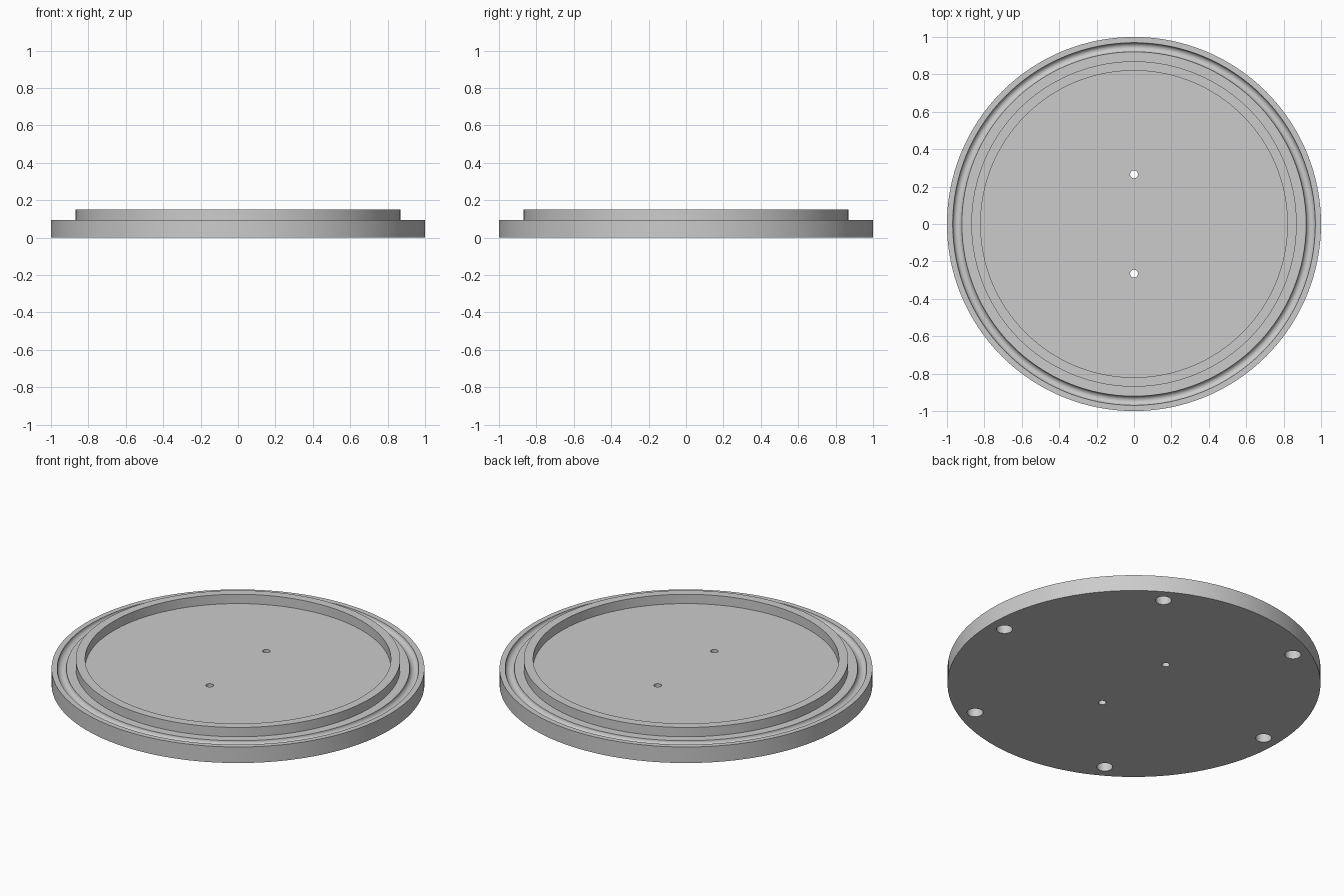
import bpy, bmesh, math
from mathutils import Matrix

if "Cube" in bpy.data.objects:
    bpy.data.objects.remove(bpy.data.objects["Cube"])

SEGMENTS = 128
BASE_TOP, RIM_TOP = 0.095, 0.15
GROOVE_MID, GROOVE_R = 0.945, 0.0245

grey = bpy.data.materials.new("light_grey")
grey.diffuse_color = (0.6, 0.6, 0.6, 1)
grey.use_nodes = True
grey.node_tree.nodes["Principled BSDF"].inputs["Base Color"].default_value = grey.diffuse_color


def make_object(name, bm):
    mesh = bpy.data.meshes.new(name)
    bm.to_mesh(mesh)
    bm.free()
    mesh.materials.append(grey)
    obj = bpy.data.objects.new(name, mesh)
    bpy.context.collection.objects.link(obj)
    return obj


# Flange cover: raised rim, round seal groove, outer edge
profile = [(0.82, BASE_TOP), (0.82, RIM_TOP), (0.87, RIM_TOP), (0.87, BASE_TOP)]
for i in range(13):
    a = math.pi * i / 12
    profile.append((GROOVE_MID - GROOVE_R * math.cos(a), BASE_TOP - GROOVE_R * math.sin(a)))
profile += [(1.0, BASE_TOP), (1.0, 0.0)]

bm = bmesh.new()
verts = [bm.verts.new((r, 0, z)) for r, z in profile]
edges = [bm.edges.new(pair) for pair in zip(verts, verts[1:])]
bmesh.ops.spin(bm, geom=verts + edges, axis=(0, 0, 1), cent=(0, 0, 0),
               angle=math.tau, steps=SEGMENTS)
bmesh.ops.remove_doubles(bm, verts=bm.verts, dist=1e-5)
# Close the recessed floor and the underside
bmesh.ops.holes_fill(bm, edges=[e for e in bm.edges if e.is_boundary], sides=0)
bmesh.ops.recalc_face_normals(bm, faces=bm.faces)
cover = make_object("flange_cover", bm)

# Hole cutters: two through holes, six blind holes in the underside
bm = bmesh.new()


def add_cutter(radius, x, y, z0, z1):
    bmesh.ops.create_cone(bm, cap_ends=True, segments=32, radius1=radius, radius2=radius,
                          depth=z1 - z0, matrix=Matrix.Translation((x, y, (z0 + z1) / 2)))


for y in (-0.265, 0.265):
    add_cutter(0.021, 0, y, -0.1, 0.3)
for i in range(6):
    a = math.radians(60 * i)
    add_cutter(0.043, 0.907 * math.cos(a), 0.907 * math.sin(a), -0.1, 0.06)
cutter = make_object("hole_cutter", bm)
cutter.hide_render = True

# Cut the holes, then smooth the round walls
mod = cover.modifiers.new("holes", 'BOOLEAN')
mod.operation = 'DIFFERENCE'
mod.solver = 'EXACT'
mod.object = cutter
bpy.context.view_layer.objects.active = cover
cover.select_set(True)
bpy.ops.object.modifier_apply(modifier=mod.name)
bpy.data.objects.remove(cutter)
bpy.ops.object.shade_smooth_by_angle(angle=math.radians(30))
